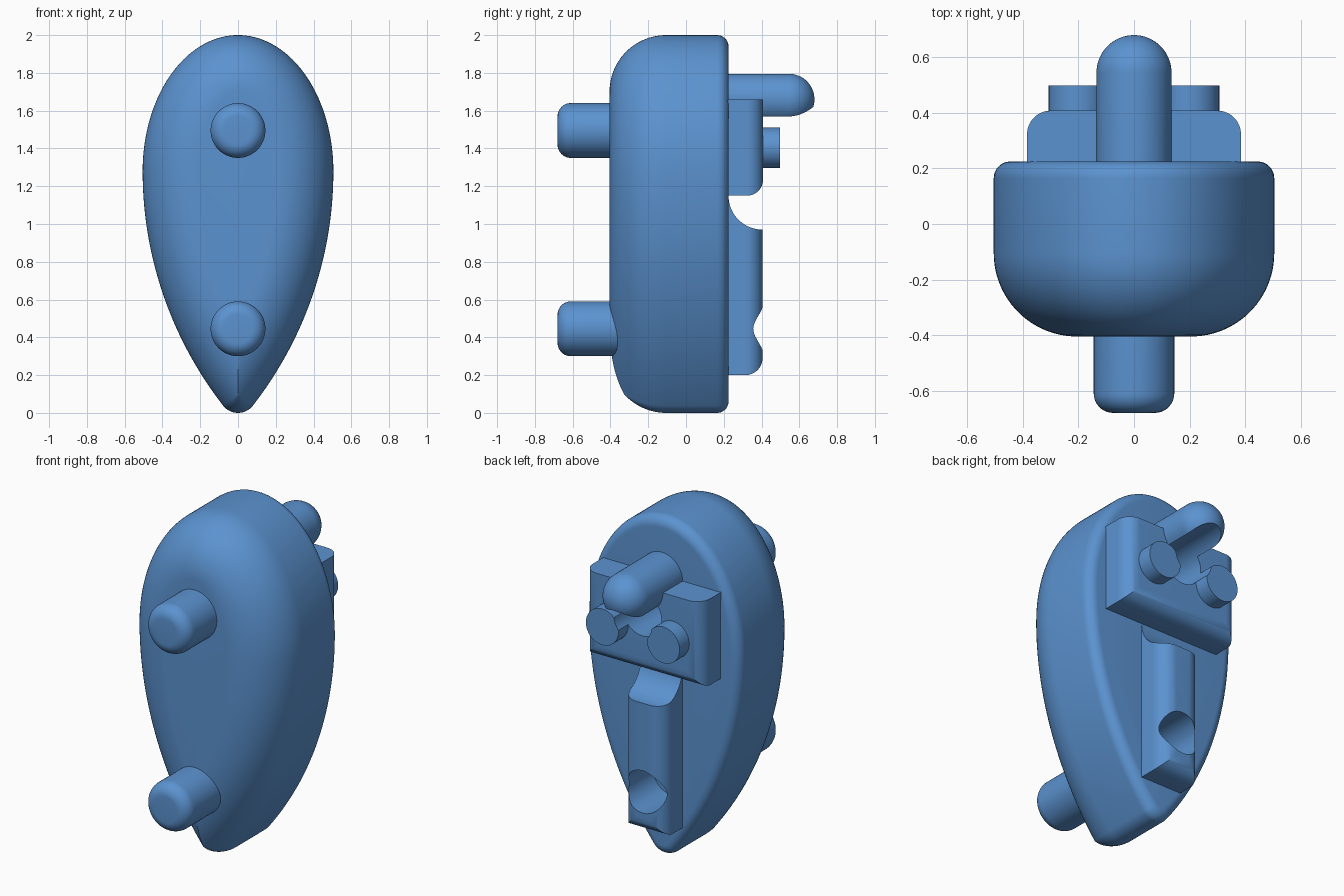
import bpy, bmesh, math
from mathutils import Vector

if "Cube" in bpy.data.objects:
    bpy.data.objects.remove(bpy.data.objects["Cube"])

mat = bpy.data.materials.new("steel blue")
mat.diffuse_color = (0.105, 0.29, 0.63, 1)
mat.use_nodes = True
mat.node_tree.nodes["Principled BSDF"].inputs["Base Color"].default_value = mat.diffuse_color


def make_object(name, bm):
    bmesh.ops.remove_doubles(bm, verts=bm.verts, dist=1e-5)
    bmesh.ops.dissolve_degenerate(bm, edges=bm.edges, dist=1e-5)
    bmesh.ops.recalc_face_normals(bm, faces=bm.faces)
    mesh = bpy.data.meshes.new(name)
    bm.to_mesh(mesh)
    bm.free()
    mesh.materials.append(mat)
    ob = bpy.data.objects.new(name, mesh)
    bpy.context.collection.objects.link(ob)
    return ob


def activate(ob):
    bpy.ops.object.select_all(action='DESELECT')
    ob.select_set(True)
    bpy.context.view_layer.objects.active = ob


def cut(ob, cutter):
    activate(ob)
    mod = ob.modifiers.new("cut", 'BOOLEAN')
    mod.operation = 'DIFFERENCE'
    mod.solver = 'EXACT'
    mod.object = cutter
    bpy.ops.object.modifier_apply(modifier=mod.name)


def lathe(name, profile, x=0.0, z=0.0, n=64):
    """Turn (radius, y) points around an axis along y; both ends are capped."""
    bm = bmesh.new()
    rings = [[bm.verts.new((x + r * math.cos(2 * math.pi * i / n), y,
                            z + r * math.sin(2 * math.pi * i / n))) for i in range(n)]
             for r, y in profile]
    for a, b in zip(rings, rings[1:]):
        for i in range(n):
            j = (i + 1) % n
            bm.faces.new((a[i], a[j], b[j], b[i]))
    for ring, (r, _) in ((rings[0], profile[0]), (rings[-1], profile[-1])):
        if r > 1e-4:
            bm.faces.new(ring)
    return make_object(name, bm)


def rounded_block(name, hx, y0, y1, z0, z1, radius):
    """Box with its outer side edges and outer bottom edge rounded."""
    bm = bmesh.new()
    bmesh.ops.create_cube(bm, size=1)
    for v in bm.verts:
        v.co = (v.co.x * 2 * hx, y1 if v.co.y > 0 else y0, z1 if v.co.z > 0 else z0)
    edges = []
    for e in bm.edges:
        a, b = (v.co for v in e.verts)
        outer = a.y > y1 - 1e-4 and b.y > y1 - 1e-4
        top = a.z > z1 - 1e-4 and b.z > z1 - 1e-4
        if outer and not top:
            edges.append(e)
    bmesh.ops.bevel(bm, geom=edges, offset=radius, segments=12, profile=0.5, affect='EDGES')
    return make_object(name, bm)


# --- body: teardrop outline, small back fillet, large front fillet ---
A, B, ZW = 0.505, 0.72, 1.28          # half width, top height, height of widest point
R_TIP, R_SIDE = 0.10, 2.021           # tip and side arc radii
BACK, FRONT, R_BACK, R_FRONT = 0.225, -0.405, 0.06, 0.30

half = []                             # (point, outward normal, largest inset)
for i in range(37):
    t = math.pi / 2 * (1 - i / 36)
    n = Vector((math.cos(t) / A, math.sin(t) / B)).normalized()
    half.append((Vector((A * math.cos(t), ZW + B * math.sin(t))), n))
tip_angle = math.atan2(R_TIP - ZW, R_SIDE - A)
for i in range(1, 41):
    t = tip_angle * i / 40
    n = Vector((math.cos(t), math.sin(t)))
    half.append((Vector((A - R_SIDE, ZW)) + n * R_SIDE, n))
for i in range(1, 13):
    t = tip_angle + (-math.pi / 2 - tip_angle) * i / 12
    n = Vector((math.cos(t), math.sin(t)))
    half.append((Vector((0, R_TIP)) + n * R_TIP, n))

outline = []
for p, n in half:
    limit = p.x / n.x if n.x > 1e-4 else (R_TIP if n.y < 0 else 1.0)
    outline.append((p, n, limit))
outline += [(Vector((-p.x, p.y)), Vector((-n.x, n.y)), lim) for p, n, lim in outline[-2:0:-1]]

levels = []
for i in range(9):
    t = math.pi / 2 * (1 - i / 8)
    levels.append((R_BACK * (1 - math.cos(t)), BACK - R_BACK + R_BACK * math.sin(t)))
for i in range(25):
    levels.append((R_FRONT * (1 - math.cos(math.pi / 2 * i / 24)), None))

bm = bmesh.new()
rings = []
for depth, y in levels:
    ring = []
    for p, n, limit in outline:
        d = min(depth, limit)
        yy = y
        if y is None:
            yy = FRONT + R_FRONT - math.sqrt(max(0, R_FRONT ** 2 - (R_FRONT - d) ** 2))
        q = p - n * d
        ring.append(bm.verts.new((q.x, yy, q.y)))
    rings.append(ring)
count = len(outline)
for a, b in zip(rings, rings[1:]):
    for i in range(count):
        j = (i + 1) % count
        bm.faces.new((a[i], a[j], b[j], b[i]))
bm.faces.new(rings[0])
free = [i for i in range(count) if outline[i][2] >= R_FRONT]
ridge = max(i for i in free if i < len(half)) + 1
bm.faces.new([rings[-1][i] for i in sorted(free + [ridge])])
body = make_object("body", bm)

# --- front pins with rounded ends ---
R_PIN, R_EDGE = 0.145, 0.07
pin_profile = [(R_PIN, -0.2)]
for i in range(11):
    t = math.pi / 2 * i / 10
    pin_profile.append((R_PIN - R_EDGE + R_EDGE * math.cos(t), -0.68 + R_EDGE - R_EDGE * math.sin(t)))
parts = [body]
for name, z in (("upper_front_pin", 1.495), ("lower_front_pin", 0.445)):
    parts.append(lathe(name, pin_profile, z=z))

# --- back plate, bar, round-ended peg and two discs ---
plate = rounded_block("back_plate", 0.385, 0.21, 0.408, 1.15, 1.66, 0.085)
bar = rounded_block("back_bar", 0.135, 0.21, 0.405, 0.20, 1.16, 0.09)
R_PEG = 0.135
peg = lathe("back_peg", [(R_PEG, 0.21)] + [
    (R_PEG * math.cos(math.pi / 2 * i / 16), 0.545 + R_PEG * math.sin(math.pi / 2 * i / 16))
    for i in range(17)], z=1.66)
discs = [lathe(name, [(0.107, 0.3), (0.107, 0.498)], x=x, z=1.403)
         for name, x in (("left_disc", -0.2), ("right_disc", 0.2))]
parts += [plate, bar, peg] + discs

# --- round sockets through the back parts, and the scoop at the top of the bar ---
upper = lathe("upper_socket_cutter", [(0.125, 0.13), (0.125, 0.9)], z=1.495)
lower = lathe("lower_socket_cutter", [(0.125, 0.13), (0.125, 0.9)], z=0.445)
scoop = lathe("scoop_cutter", [(0.18, -0.4), (0.18, 0.4)])
for v in scoop.data.vertices:
    v.co = (-v.co.y, v.co.x + 0.405, v.co.z + 1.15)
for ob in [body, plate, peg] + discs:
    cut(ob, upper)
for ob in (body, bar):
    cut(ob, lower)
cut(bar, scoop)
for cutter in (upper, lower, scoop):
    bpy.data.objects.remove(cutter, do_unlink=True)

for ob in parts:
    activate(ob)
    bpy.ops.object.shade_smooth_by_angle(angle=math.radians(30))
